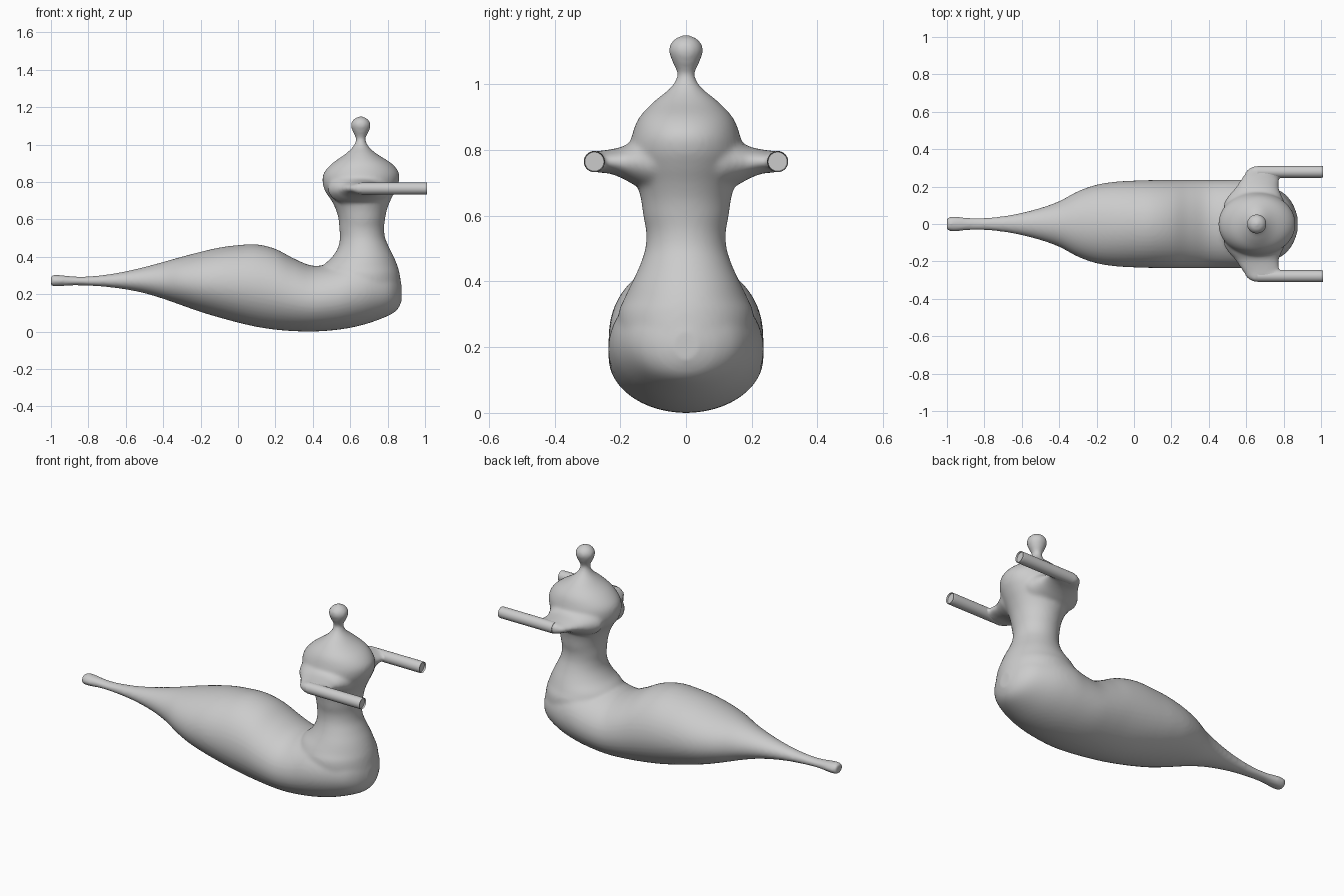
import bpy, bmesh, math
from mathutils import Vector

if "Cube" in bpy.data.objects:
    bpy.data.objects.remove(bpy.data.objects["Cube"])

grey = bpy.data.materials.new("light grey")
grey.diffuse_color = (0.6, 0.6, 0.6, 1)
grey.use_nodes = True
grey.node_tree.nodes["Principled BSDF"].inputs["Base Color"].default_value = grey.diffuse_color


def spline(rows, steps=5):
    """Catmull-Rom interpolation through rows of numbers."""
    out = []
    for i in range(len(rows) - 1):
        a, b, c, d = (rows[max(0, min(len(rows) - 1, i + k))] for k in (-1, 0, 1, 2))
        for s in range(steps):
            t = s / steps
            out.append([0.5 * (2 * q + (r - p) * t + (2 * p - 5 * q + 4 * r - w) * t * t
                               + (3 * q - p - 3 * r + w) * t ** 3)
                        for p, q, r, w in zip(a, b, c, d)])
    return out + [list(rows[-1])]


def loft(bm, rows, place, sides=48):
    """Skin rings made by place(row, cos, sin) and cap both ends."""
    rings = []
    for row in spline(rows):
        rings.append([bm.verts.new(place(row, math.cos(2 * math.pi * k / sides),
                                         math.sin(2 * math.pi * k / sides)))
                      for k in range(sides)])
    faces = [bm.faces.new(rings[0]), bm.faces.new(rings[-1][::-1])]
    for a, b in zip(rings, rings[1:]):
        for k in range(sides):
            j = (k + 1) % sides
            faces.append(bm.faces.new((a[j], a[k], b[k], b[j])))
    bmesh.ops.recalc_face_normals(bm, faces=faces)


def make_object(name, bm):
    mesh = bpy.data.meshes.new(name)
    bm.to_mesh(mesh)
    bm.free()
    mesh.materials.append(grey)
    obj = bpy.data.objects.new(name, mesh)
    bpy.context.collection.objects.link(obj)
    return obj


# Body and tail: x, bottom, top, half width
body = [(-1.0, .245, .298, .033), (-.98, .241, .304, .039), (-.94, .243, .301, .039),
        (-.88, .247, .295, .033), (-.8, .245, .295, .033), (-.7, .238, .305, .042),
        (-.6, .225, .322, .06), (-.5, .205, .345, .086), (-.4, .175, .372, .122),
        (-.3, .14, .4, .175), (-.2, .105, .426, .21), (-.1, .075, .449, .226),
        (0, .048, .462, .232), (.1, .025, .466, .235), (.2, .01, .442, .236),
        (.3, .002, .39, .236), (.4, .0, .352, .236), (.5, .006, .365, .236),
        (.6, .02, .4, .235), (.7, .045, .4, .215), (.8, .083, .36, .165),
        (.85, .115, .31, .105), (.874, .16, .25, .04)]

# Neck, head and top knob: z, back x, front x, half width
neck = [(.15, .47, .85, .17), (.22, .46, .873, .2), (.3, .45, .866, .206), (.35, .455, .853, .187),
        (.4, .505, .833, .163), (.45, .535, .808, .14), (.5, .545, .787, .124),
        (.55, .542, .781, .121), (.6, .538, .786, .13), (.65, .524, .796, .137),
        (.7, .5, .815, .15), (.75, .466, .84, .166), (.8, .452, .86, .172),
        (.85, .46, .86, .163), (.9, .505, .82, .142), (.95, .575, .742, .095),
        (.99, .616, .698, .047), (1.03, .63, .682, .027), (1.07, .613, .7, .042),
        (1.105, .603, .71, .053), (1.135, .618, .695, .039), (1.15, .647, .666, .01)]

# Shoulder: distance from centre, back x, front x, bottom, top
shoulder = [(.05, .5, .8, .68, .85), (.1, .48, .81, .67, .855), (.15, .505, .79, .69, .835),
            (.19, .54, .775, .712, .812), (.23, .567, .775, .728, .802),
            (.26, .587, .775, .731, .798), (.29, .605, .77, .737, .793),
            (.309, .64, .76, .755, .775)]


def body_ring(r, c, s):
    mid = r[1] + (r[2] - r[1]) * .48
    return r[0], r[3] * c, mid + s * ((r[2] - mid) if s > 0 else (mid - r[1]))


def neck_ring(r, c, s):
    return (r[1] + r[2]) / 2 + (r[2] - r[1]) / 2 * c, r[3] * s, r[0]


bm = bmesh.new()
loft(bm, body, body_ring)
loft(bm, neck, neck_ring)
for side in (-1, 1):
    loft(bm, shoulder, lambda r, c, s: ((r[1] + r[2]) / 2 + (r[2] - r[1]) / 2 * c, side * r[0],
                                        (r[3] + r[4]) / 2 + (r[4] - r[3]) / 2 * s))
    # Root of each arm, blended into the shoulder
    loft(bm, [(.64, .031), (.8, .031), (.9, .028)],
         lambda r, c, s: (r[0], side * .279 + r[1] * c, .765 + r[1] * s))
figure = make_object("body_and_head", bm)

# Fuse the lofted parts into one smooth skin
remesh = figure.modifiers.new("fuse", 'REMESH')
remesh.mode = 'VOXEL'
remesh.voxel_size = .0095
remesh.use_smooth_shade = True
smooth = figure.modifiers.new("blend", 'SMOOTH')
smooth.factor = .5
smooth.iterations = 8

# Straight arms with flat ends
for side, name in ((-1, "right_arm"), (1, "left_arm")):
    bm = bmesh.new()
    loft(bm, [(.66, .032), (.83, .032), (.996, .032), (1.0, .029)],
         lambda r, c, s: (r[0], side * .279 + r[1] * c, .765 + r[1] * s), 32)
    arm = make_object(name, bm)
    bpy.ops.object.select_all(action='DESELECT')
    arm.select_set(True)
    bpy.context.view_layer.objects.active = arm
    bpy.ops.object.shade_smooth_by_angle(angle=math.radians(40))
